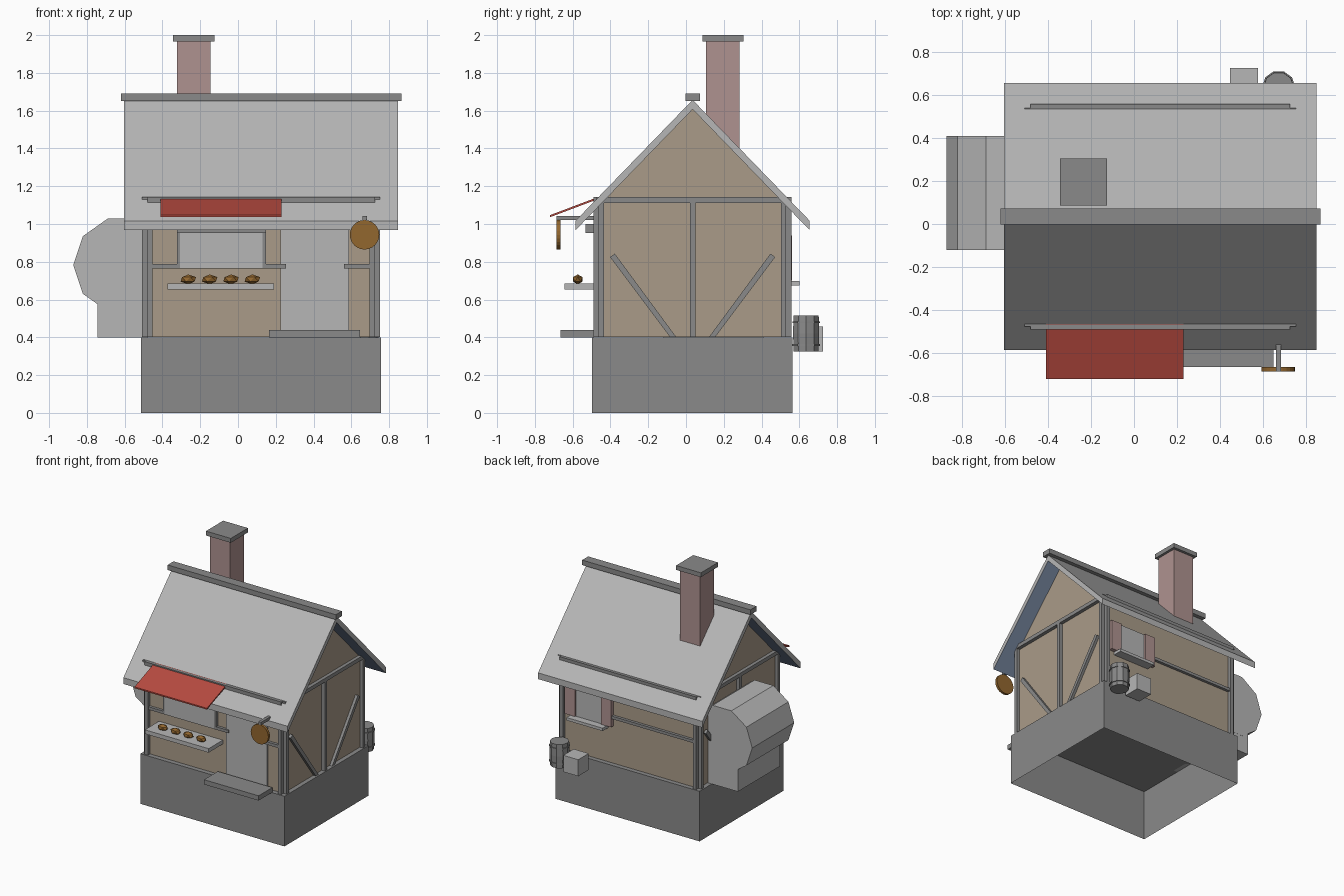
import bpy, bmesh, math
from mathutils import Matrix, Vector

cube = bpy.data.objects.get("Cube")
if cube:
    bpy.data.objects.remove(cube, do_unlink=True)


def material(name, rgb):
    m = bpy.data.materials.new(name)
    m.use_nodes = True
    col = (*rgb, 1)
    m.diffuse_color = col
    m.node_tree.nodes["Principled BSDF"].inputs["Base Color"].default_value = col
    return m


PLASTER = material("tan plaster", (.4, .33, .25))
PALE = material("pale grey", (.47, .47, .47))
DARK = material("stone grey", (.255, .255, .255))
BRICK = material("dusty brick", (.43, .29, .28))
RED = material("red cloth", (.48, .07, .052))
BREAD = material("baked brown", (.29, .135, .028))
SLATE = material("slate blue", (.22, .29, .42))


def finish(name, bm, *mats):
    bmesh.ops.recalc_face_normals(bm, faces=bm.faces)
    me = bpy.data.meshes.new(name)
    bm.to_mesh(me)
    bm.free()
    for m in mats:
        me.materials.append(m)
    ob = bpy.data.objects.new(name, me)
    bpy.context.collection.objects.link(ob)
    return ob


def box(name, x, y, z, mat):
    """Axis-aligned box from (low, high) pairs."""
    bm = bmesh.new()
    bmesh.ops.create_cube(bm, size=1)
    for v in bm.verts:
        v.co = [lo + (c + .5) * (hi - lo) for c, (lo, hi) in zip(v.co, (x, y, z))]
    return finish(name, bm, mat)


def prism(name, points, axis, lo, hi, *mats):
    """Extrude a closed outline along x or y; outline is (other axis, z)."""
    bm = bmesh.new()
    place = (lambda p: (lo, p[0], p[1])) if axis == "x" else (lambda p: (p[0], lo, p[1]))
    face = bm.faces.new([bm.verts.new(place(p)) for p in points])
    ext = bmesh.ops.extrude_face_region(bm, geom=[face])["geom"]
    move = Vector((hi - lo, 0, 0) if axis == "x" else (0, hi - lo, 0))
    bmesh.ops.translate(bm, vec=move, verts=[g for g in ext if isinstance(g, bmesh.types.BMVert)])
    return finish(name, bm, *mats)


# Main dimensions
MID_X, MID_Y = .12, .035
X0, X1, Y0, Y1 = -.48, .725, -.463, .53
BASE_TOP, FLOOR, BEAM_Z = .4, .402, (1.112, 1.142)
T = .028

# Foundation, open underneath
base = box("foundation", (-.514, .758), (-.497, .563), (0, BASE_TOP), DARK)
bm = bmesh.new()
bm.from_mesh(base.data)
bmesh.ops.delete(bm, geom=[f for f in bm.faces if f.normal.z < -.5], context="FACES")
bm.to_mesh(base.data)
bm.free()

# House body with gables
prism("walls", [(Y0, FLOOR), (Y1, FLOOR), (Y1, 1.1), (MID_Y, 1.607), (Y0, 1.1)], "x", X0, X1, PLASTER)

# Roof: pale outside, slate underside
half = .62
roof = prism("roof", [(MID_Y - half, .967), (MID_Y - half, 1.017), (MID_Y, 1.657), (MID_Y + half, 1.017),
                      (MID_Y + half, .967), (MID_Y, 1.607)], "x", -.603, .848, PALE, SLATE)
for p in roof.data.polygons:
    p.material_index = int(p.normal.z < -.3)
box("ridge_cap", (-.62, .866), (MID_Y - .038, MID_Y + .038), (1.65, 1.69), DARK)

# Chimney
box("chimney", (-.323, -.145), (.107, .283), (1.36, 1.965), BRICK)
box("chimney_cap", (-.344, -.125), (.087, .304), (1.965, 2), DARK)

# Corner posts and top beams on the front and back
for side, y in (("front", (Y0 - T, Y0)), ("back", (Y1, Y1 + T))):
    for end, x in (("left", (X1 - T, X1)), ("right", (X0, X0 + T))):
        box(f"{side}_{end}_post", x, y, (FLOOR, BEAM_Z[0]), DARK)
    box(f"{side}_top_beam", (X0, X1), y, BEAM_Z, DARK)

# Gable timber: posts, beam and braces on both ends
for end, x in (("left", (X1, X1 + T)), ("right", (X0 - T, X0))):
    for part, y in (("front", Y0), ("middle", MID_Y - T / 2), ("back", Y1 - T)):
        box(f"{end}_gable_{part}_post", x, (y, y + T), (FLOOR, BEAM_Z[0]), DARK)
    box(f"{end}_gable_beam", x, (Y0 - .014, Y1 + .008), BEAM_Z, DARK)
    for s in (-1, 1):
        outline = [(MID_Y + s * d, z) for d, z in ((.087, FLOOR), (.12, FLOOR), (.437, .825), (.412, .843))]
        prism(f"{end}_gable_brace", outline, "x", x[0], x[1] - .006, DARK)

# Middle rails
RAIL = (.764, .787)
box("front_rail_long", (X0 + T, .254), (Y0 - .022, Y0), RAIL, DARK)
box("front_rail_short", (.56, X1 - T), (Y0 - .022, Y0), RAIL, DARK)
box("back_rail", (X0 + T, .275), (Y1, Y1 + .022), RAIL, DARK)

# Door and step
box("door", (.226, .588), (Y0 - .012, Y0), (FLOOR, 1.02), PALE)
box("door_step", (.165, .647), (-.664, -.49), (BASE_TOP, .438), DARK)

# Serving window standing proud of the rail, with frame, lintel and counter
box("front_window", (-.306, .131), (Y0 - .026, Y0), (.768, .952), PALE)
for x in (-.322, .131):
    box("front_window_jamb", (x, x + .016), (Y0 - .026, Y0), (.768, .952), DARK)
box("front_window_lintel", (-.322, .147), (-.532, Y0), (.952, 1.0), DARK)
box("counter", (-.374, .19), (-.642, Y0), (.652, .684), PALE)

# Loaves on the counter
for i in range(4):
    bm = bmesh.new()
    bmesh.ops.create_icosphere(bm, subdivisions=1, radius=1)
    bmesh.ops.transform(bm, verts=bm.verts, matrix=Matrix.Translation((-.263 + i * .113, -.573, .707))
                        @ Matrix.Diagonal((.046, .03, .026, 1)))
    finish(f"loaf_{i + 1}", bm, BREAD)

# Sloping awning
prism("awning", [(-.72, 1.036), (-.72, 1.047), (-.465, 1.143), (-.465, 1.132)], "x", -.41, .23, RED)

# Hanging round sign
box("sign_bracket", (.659, .683), (-.685, Y0), (1.02, 1.042), DARK)
bm = bmesh.new()
bmesh.ops.create_cone(bm, cap_ends=True, segments=24, radius1=.078, radius2=.078, depth=.02,
                      matrix=Matrix.Translation((.67, -.675, .943)) @ Matrix.Rotation(math.pi / 2, 4, "X"))
finish("round_sign", bm, BREAD)

# Back window with shutters and sill
WX = .475
box("back_window", (WX - .115, WX + .115), (Y1, Y1 + .015), (.695, .94), PALE)
for s in (-1, 1):
    a, b = sorted((WX + s * .115, WX + s * .205))
    box("back_shutter", (a, b), (Y1, Y1 + .03), (.7, .94), BRICK)
box("back_sill", (WX - .16, WX + .16), (Y1, .602), (.674, .697), PALE)

# Ten-sided oven on the right end, with its plinth
oven = [(-.605 + .267 * math.cos(math.tau * k / 10), .783 + .26 * math.sin(math.tau * k / 10)) for k in range(10)]
prism("oven_drum", oven, "y", -.12, .41, PALE)
box("oven_plinth", (-.745, X0), (-.119, .409), (BASE_TOP, .7), PALE)


# Barrel with hoops, and a crate, behind the house
def barrel_ring(name, rings):
    bm = bmesh.new()
    loops = [[bm.verts.new((.672 + r * math.cos(math.tau * k / 10), .636 + r * math.sin(math.tau * k / 10), z))
              for k in range(10)] for r, z in rings]
    for low, high in zip(loops, loops[1:]):
        for k in range(10):
            j = (k + 1) % 10
            bm.faces.new((low[k], low[j], high[j], high[k]))
    bm.faces.new(loops[0])
    bm.faces.new(loops[-1])
    finish(name, bm, DARK)


barrel_ring("barrel", [(.069, .325), (.073, .42), (.07, .515)])
for z in (.355, .475):
    barrel_ring("barrel_hoop", [(.077, z), (.077, z + .01)])
box("crate", (.445, .577), (.592, .724), (.325, .457), PALE)
